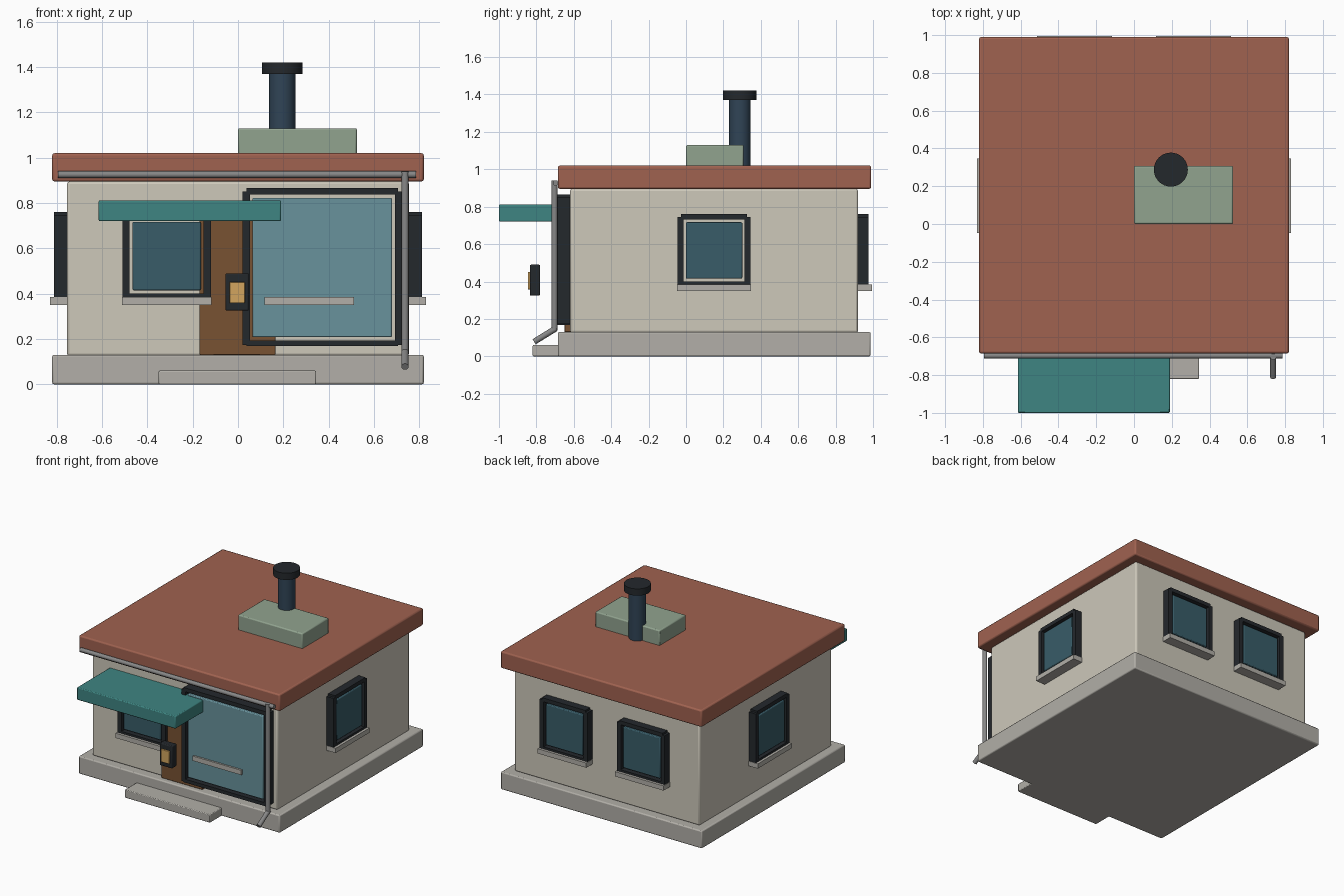
import bpy
from math import radians
from mathutils import Vector, Matrix

if "Cube" in bpy.data.objects:
    bpy.data.objects.remove(bpy.data.objects["Cube"])


def material(name, r, g, b):
    m = bpy.data.materials.new(name)
    m.diffuse_color = [((c / 255 + 0.055) / 1.055) ** 2.4 for c in (r, g, b)] + [1]
    m.use_nodes = True
    m.node_tree.nodes["Principled BSDF"].inputs["Base Color"].default_value = m.diffuse_color
    return m


CREAM = material("cream", 205, 200, 186)
STONE = material("stone", 178, 175, 168)
ROOF = material("terracotta", 160, 98, 80)
SAGE = material("sage", 145, 163, 143)
TEAL = material("teal", 62, 133, 130)
DARK = material("dark", 36, 40, 44)
NAVY = material("navy", 48, 68, 86)
WOOD = material("wood", 120, 82, 50)
PANE = material("pane", 56, 92, 104)
BIG_PANE = material("big_pane", 104, 146, 156)
AMBER = material("amber", 210, 165, 95)
METAL = material("metal", 135, 135, 135)


def box(name, x, y, z, mat, bevel=0.0, place=None):
    """Box from (min, max) ranges, optionally moved by a matrix."""
    bpy.ops.mesh.primitive_cube_add(size=1)
    o = bpy.context.object
    o.name = name
    fit = (Matrix.Translation([sum(r) / 2 for r in (x, y, z)])
           @ Matrix.Diagonal([r[1] - r[0] for r in (x, y, z)] + [1]))
    o.data.transform((place or Matrix()) @ fit)
    o.data.materials.append(mat)
    if bevel:
        mod = o.modifiers.new("bevel", "BEVEL")
        mod.width, mod.segments = bevel, 2
        bpy.ops.object.shade_smooth_by_angle(angle=radians(40))
    return o


def rod(name, a, b, radius, mat, sides=24):
    """Cylinder between two points."""
    a, b = Vector(a), Vector(b)
    bpy.ops.mesh.primitive_cylinder_add(vertices=sides, radius=radius, depth=(b - a).length)
    o = bpy.context.object
    o.name = name
    o.data.transform(Matrix.Translation((a + b) / 2)
                     @ (b - a).to_track_quat("Z", "Y").to_matrix().to_4x4())
    o.data.materials.append(mat)
    bpy.ops.object.shade_smooth_by_angle(angle=radians(40))
    return o


def window(name, place, half, z0, z1, depth, glass_depth, glass):
    """Four frame bars and a raised pane; local -y points away from the wall."""
    d = (-depth, 0.01)
    for s, side in ((-1, "left"), (1, "right")):
        xs = sorted((s * half, s * (half - 0.032)))
        box(f"{name}_{side}_bar", xs, d, (z0 + 0.005, z1 - 0.014), DARK, place=place)
    w = half - 0.018
    box(f"{name}_top_bar", (-w, w), d, (z1 - 0.028, z1), DARK, place=place)
    box(f"{name}_bottom_bar", (-w, w), d, (z0, z0 + 0.025), DARK, place=place)
    g = half - 0.044
    box(f"{name}_glass", (-g, g), (-glass_depth, 0.01), (z0 + 0.04, z1 - 0.043),
        glass, 0.006, place)


# Base, body and roof
box("plinth", (-0.82, 0.82), (-0.685, 0.987), (0, 0.13), STONE, 0.008)
box("walls", (-0.755, 0.755), (-0.62, 0.92), (0.125, 0.895), CREAM, 0.012)
box("roof", (-0.82, 0.82), (-0.685, 0.99), (0.895, 1.02), ROOF, 0.01)
box("front_step", (-0.35, 0.345), (-0.82, -0.67), (0, 0.06), STONE, 0.005)

# Roof box and flue
box("roof_box", (0, 0.525), (0, 0.308), (1.01, 1.13), SAGE, 0.008)
rod("flue", (0.195, 0.288, 1.01), (0.195, 0.288, 1.38), 0.058, NAVY, 32)
rod("flue_cap", (0.195, 0.288, 1.37), (0.195, 0.288, 1.42), 0.09, DARK, 32)

# Small windows with sills on all four sides
spots = [("front_left", -0.315, -0.62, 0), ("front_right", 0.315, -0.62, 0),
         ("back_left", -0.315, 0.92, 180), ("back_right", 0.315, 0.92, 180),
         ("side_right", 0.755, 0.15, 90), ("side_left", -0.755, 0.15, -90)]
for name, x, y, angle in spots:
    place = Matrix.Translation((x, y, 0)) @ Matrix.Rotation(radians(angle), 4, "Z")
    window(f"{name}_window", place, 0.195, 0.375, 0.76, 0.056, 0.05, PANE)
    box(f"{name}_sill", (-0.198, 0.198), (-0.075, 0.01), (0.35, 0.385), STONE, place=place)

# Large display window
window("display_window", Matrix.Translation((0.372, -0.62, 0)), 0.352, 0.168, 0.866,
       0.067, 0.061, BIG_PANE)

# Door, awning and lamp
box("door", (-0.17, 0.165), (-0.65, -0.61), (0.13, 0.78), WOOD, 0.004)
box("awning", (-0.615, 0.19), (-1.0, -0.61), (0.72, 0.812), TEAL, 0.006)
box("lamp_body", (-0.055, 0.047), (-0.835, -0.78), (0.325, 0.49), DARK, 0.006)
box("lamp_light", (-0.038, 0.03), (-0.846, -0.83), (0.358, 0.452), AMBER, 0.003)

# Gutter and downpipe
rod("gutter", (-0.795, -0.697, 0.926), (0.785, -0.697, 0.926), 0.015, METAL)
rod("downpipe", (0.737, -0.703, 0.94), (0.737, -0.703, 0.14), 0.016, METAL)
rod("downpipe_spout", (0.737, -0.695, 0.15), (0.737, -0.812, 0.078), 0.016, METAL)
